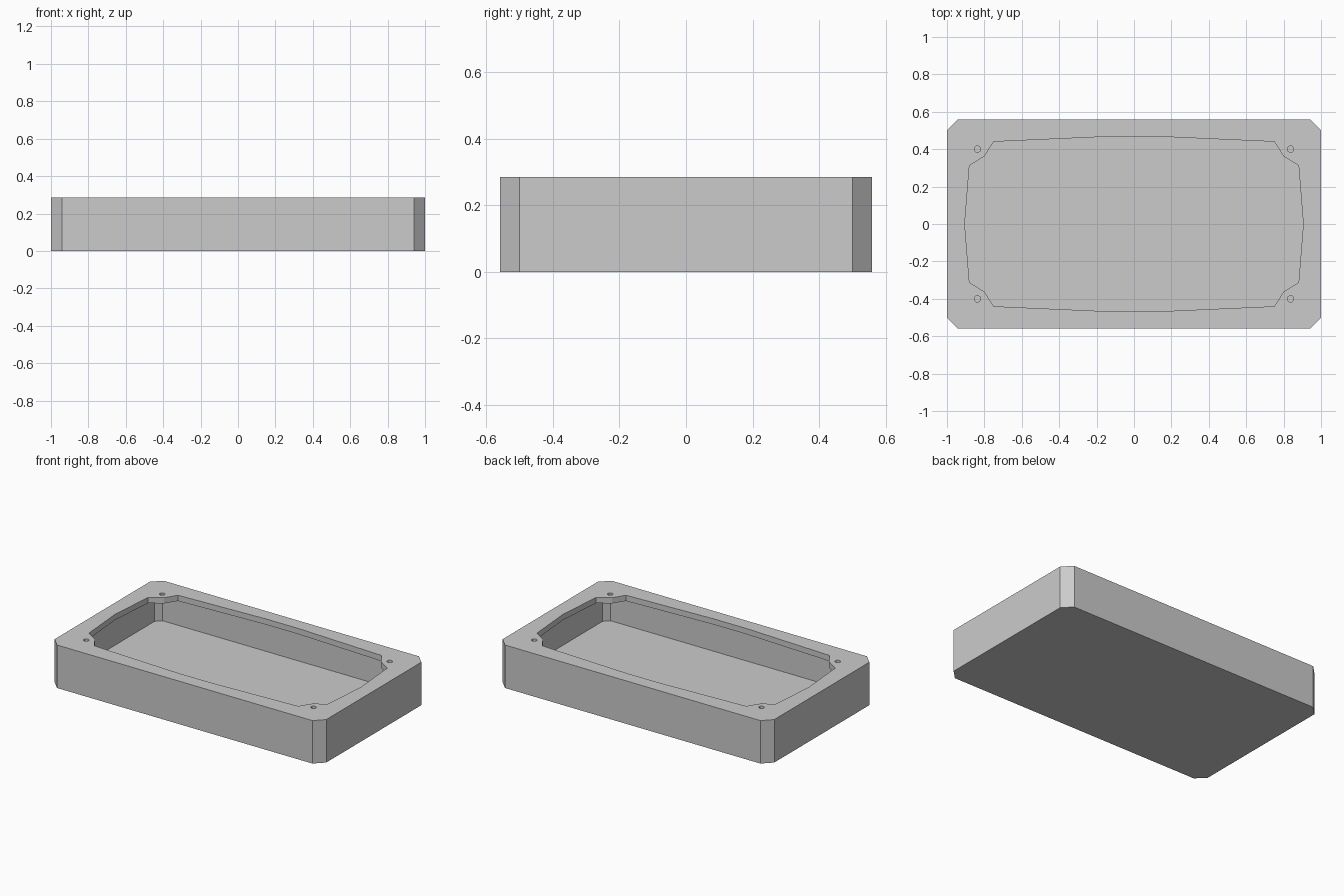
import bpy
import bmesh
import math

if "Cube" in bpy.data.objects:
    bpy.data.objects.remove(bpy.data.objects["Cube"], do_unlink=True)

WIDTH, DEPTH, HEIGHT = 2.0, 1.12, 0.286
WALL, FLOOR, LIP = 0.06, 0.052, 0.038

grey = bpy.data.materials.new("plain grey")
grey.use_nodes = True
grey.diffuse_color = (0.6, 0.6, 0.6, 1)
grey.node_tree.nodes["Principled BSDF"].inputs["Base Color"].default_value = (0.6, 0.6, 0.6, 1)


def mirrored_outline(quarter):
    """Mirror a quarter outline, listed from the +x side round to the +y side."""
    half = quarter + [(-x, y) for x, y in reversed(quarter) if x > 0]
    return half + [(x, -y) for x, y in reversed(half) if y > 0]


def chamfered(half_x, half_y, cut):
    return mirrored_outline([(half_x, half_y - cut), (half_x - cut, half_y)])


def circle(cx, cy, radius, sides=16):
    angles = [2 * math.pi * i / sides for i in range(sides)]
    return [(cx + radius * math.cos(a), cy + radius * math.sin(a)) for a in angles]


def prism(name, outline, bottom, top):
    bm = bmesh.new()
    face = bm.faces.new([bm.verts.new((x, y, bottom)) for x, y in outline])
    extruded = bmesh.ops.extrude_face_region(bm, geom=[face])["geom"]
    verts = [v for v in extruded if isinstance(v, bmesh.types.BMVert)]
    bmesh.ops.translate(bm, verts=verts, vec=(0, 0, top - bottom))
    bmesh.ops.recalc_face_normals(bm, faces=bm.faces)
    mesh = bpy.data.meshes.new(name)
    bm.to_mesh(mesh)
    bm.free()
    mesh.materials.append(grey)
    obj = bpy.data.objects.new(name, mesh)
    bpy.context.collection.objects.link(obj)
    return obj


def carve(target, cutter):
    cutter.hide_render = True
    mod = target.modifiers.new("carve", 'BOOLEAN')
    mod.operation = 'DIFFERENCE'
    mod.solver = 'EXACT'
    mod.object = cutter
    bpy.context.view_layer.objects.active = target
    bpy.ops.object.modifier_apply(modifier=mod.name)
    bpy.data.objects.remove(cutter, do_unlink=True)


# Outer shell with cut corners
housing = prism("housing", chamfered(WIDTH / 2, DEPTH / 2, 0.06), 0, HEIGHT)

# Hollow interior, leaving a floor, walls and a top lip
carve(housing, prism("cavity_cutter", chamfered(WIDTH / 2 - WALL, DEPTH / 2 - WALL, 0.035),
                     FLOOR, HEIGHT - LIP))

# Shaped opening through the lip, stepping in around each screw hole
opening = mirrored_outline([(0.905, 0), (0.88, 0.312), (0.80, 0.362), (0.75, 0.44), (0.12, 0.468)])
carve(housing, prism("opening_cutter", opening, HEIGHT - 2 * LIP, HEIGHT + LIP))

# Screw holes in the lip corners
for sx in (-1, 1):
    for sy in (-1, 1):
        carve(housing, prism("hole_cutter", circle(sx * 0.837, sy * 0.4, 0.017),
                             HEIGHT - 2 * LIP, HEIGHT + LIP))
